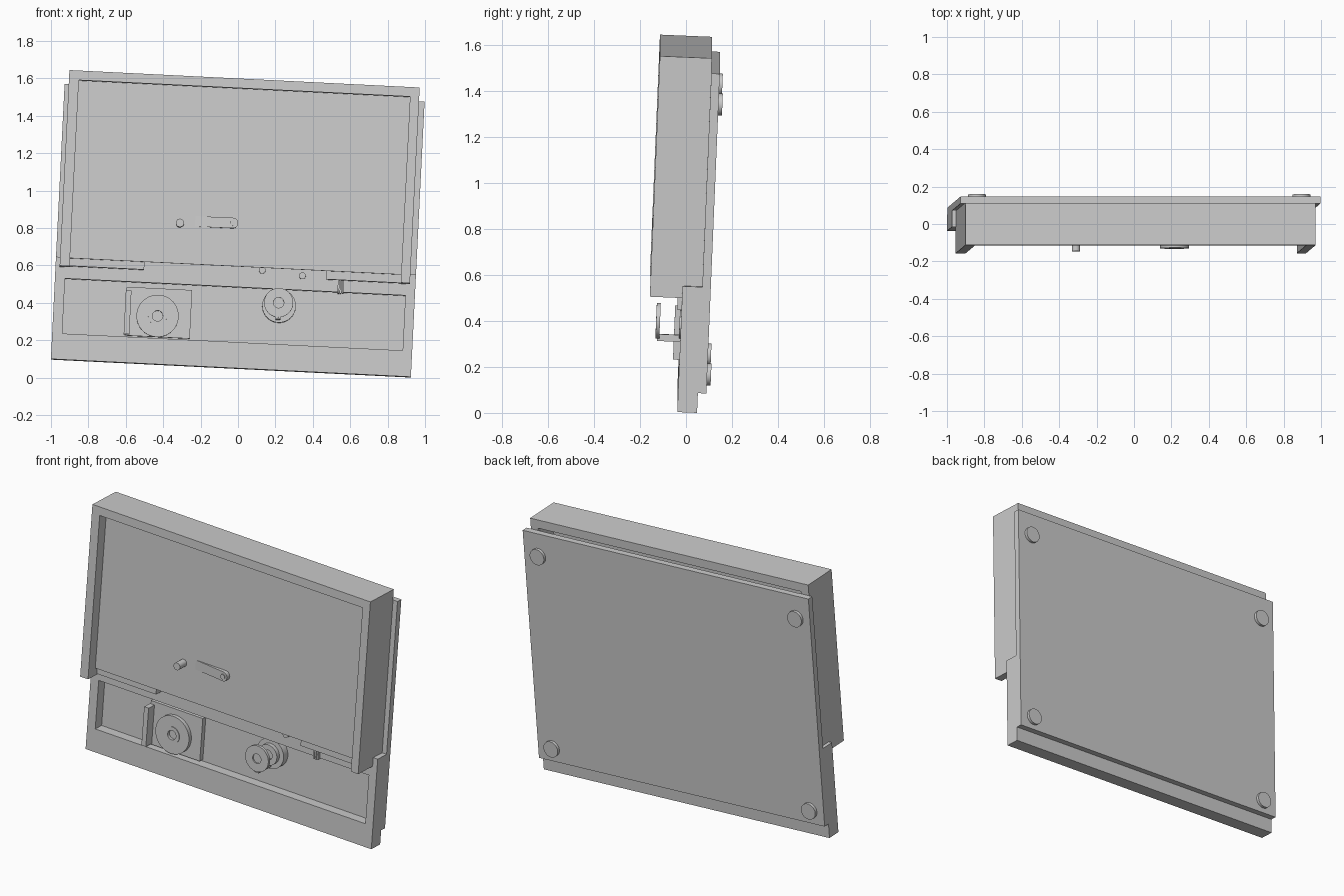
import bpy, bmesh, math
from mathutils import Matrix, Vector

if "Cube" in bpy.data.objects:
    bpy.data.objects.remove(bpy.data.objects["Cube"])

# The whole device leans slightly to the back and to the right
TILT = Matrix.Rotation(math.radians(2.85), 4, 'Y') @ Matrix.Rotation(math.radians(-2.4), 4, 'X')


def finish(name, bm, smooth=False):
    bmesh.ops.recalc_face_normals(bm, faces=bm.faces)
    bm.transform(TILT)
    me = bpy.data.meshes.new(name)
    bm.to_mesh(me)
    bm.free()
    ob = bpy.data.objects.new(name, me)
    bpy.context.collection.objects.link(ob)
    if smooth:
        bpy.ops.object.select_all(action='DESELECT')
        ob.select_set(True)
        bpy.context.view_layer.objects.active = ob
        bpy.ops.object.shade_smooth_by_angle(angle=math.radians(35))
    return ob


def box(name, x, y, z):
    bm = bmesh.new()
    bmesh.ops.create_cube(bm, size=1)
    for v in bm.verts:
        v.co = Vector([(a + b) / 2 + c * (b - a) for c, (a, b) in zip(v.co, (x, y, z))])
    return finish(name, bm)


def prism(name, pts, y0, y1):
    """Extrude an x-z outline from y0 to y1."""
    bm = bmesh.new()
    f = bm.faces.new([bm.verts.new((x, y0, z)) for x, z in pts])
    r = bmesh.ops.extrude_face_region(bm, geom=[f])
    for v in r['geom']:
        if isinstance(v, bmesh.types.BMVert):
            v.co.y = y1
    return finish(name, bm)


def lathe(name, x, z, profile, n=40, closed=False):
    """Revolve (radius, y) points about the y direction through x, z."""
    bm = bmesh.new()
    vs = [bm.verts.new((x + r, y, z)) for r, y in profile]
    pairs = list(zip(vs, vs[1:])) + ([(vs[-1], vs[0])] if closed else [])
    edges = [bm.edges.new(p) for p in pairs]
    bmesh.ops.spin(bm, geom=vs + edges, cent=(x, 0, z), axis=(0, 1, 0),
                   angle=math.tau, steps=n)
    bmesh.ops.remove_doubles(bm, verts=bm.verts, dist=1e-5)
    return finish(name, bm, True)


def disc(name, x, z, r, y0, y1, n=32):
    return lathe(name, x, z, [(0, y0), (r, y0), (r, y1), (0, y1)], n)


# Base with shallow tray
base = box("base", (-1.004, .923), (-.04, .046), (.048, .596))
cut = box("tray_cutter", (-.95, .872), (-.3, .022), (.187, .482))
cut.hide_render = True
cut.hide_viewport = True
cut.display_type = 'WIRE'
mod = base.modifiers.new("tray", 'BOOLEAN')
mod.object = cut
mod.operation = 'DIFFERENCE'
mod.solver = 'EXACT'

# Back plate and feet
box("back_plate", (-1.004, .923), (.046, .083), (.134, 1.526))
for x in (-.91, .827):
    for z in (.212, 1.388):
        disc("foot", x, z, .048, .083, .1)

# Lid: frame open at the bottom, with inner panel
prism("lid_frame", [(-.982, .543), (-.982, 1.591), (.893, 1.591), (.893, .543),
                    (.844, .543), (.844, 1.540), (-.929, 1.540), (-.929, .543)], -.18, .046)
box("lid_panel", (-.929, .844), (-.115, -.095), (.589, 1.540))

# Hinge strips and pivots under the lid panel
box("hinge_strip_left", (-.95, -.53), (-.095, -.04), (.548, .592))
box("hinge_strip_right", (.445, .865), (-.095, -.04), (.545, .592))
for x, z in ((.101, .578), (.317, .559)):
    disc("pivot", x, z, .018, -.06, -.04)
for i in range(3):
    x = .508 + i * .012
    box("plug_rib", (x, x + .009), (-.058, .022), (.475, .548))

# Left mechanism: plate, side wall, wheel
box("mechanism_plate", (-.618, -.268), (-.008, .022), (.195, .455))
box("mechanism_wall", (-.622, -.592), (-.065, .022), (.2, .435))
lathe("wheel", -.446, .307, [(.028, -.008), (.113, -.008), (.113, -.032),
                             (.05, -.032), (.05, -.036), (.028, -.036)], closed=True)
disc("wheel_hub", -.446, .307, .028, -.008, -.018)

# Right mechanism: stepped hub, arm, front ring
lathe("rear_hub", .2, .394, [(.03, .022), (.09, .022), (.09, -.02), (.062, -.02),
                             (.062, -.045), (.03, -.045)], closed=True)
disc("rear_hub_core", .2, .394, .03, .022, -.02)
box("ring_arm", (.184, .212), (-.14, .022), (.318, .348))
lathe("front_ring", .197, .405, [(.028, -.130), (.078, -.130), (.078, -.147),
                                 (.028, -.147)], closed=True)
disc("front_ring_core", .197, .405, .028, -.130, -.138)

# Pin on the lid panel
disc("lid_pin", -.351, .804, .022, -.18, -.115)

# Ramp latch: rises from the panel towards a rounded end
bm = bmesh.new()
pts = [(-.27, .791), (-.068, .791)]
pts += [(-.068 + .028 * math.sin(a), .819 - .028 * math.cos(a))
        for a in (math.pi * i / 12 for i in range(1, 12))]
pts += [(-.068, .847), (-.27, .847)]
rise = lambda x: -.1155 - max(0, x + .27) * .12
front = [bm.verts.new((x, rise(x), z)) for x, z in pts]
back = [bm.verts.new((x, -.11, z)) for x, z in pts]
bm.faces.new(front)
bm.faces.new(back[::-1])
for i in range(len(pts)):
    j = (i + 1) % len(pts)
    bm.faces.new((front[i], back[i], back[j], front[j]))
finish("ramp_latch", bm)
disc("latch_pin", -.068, .819, .015, -.146, -.12, 24)
